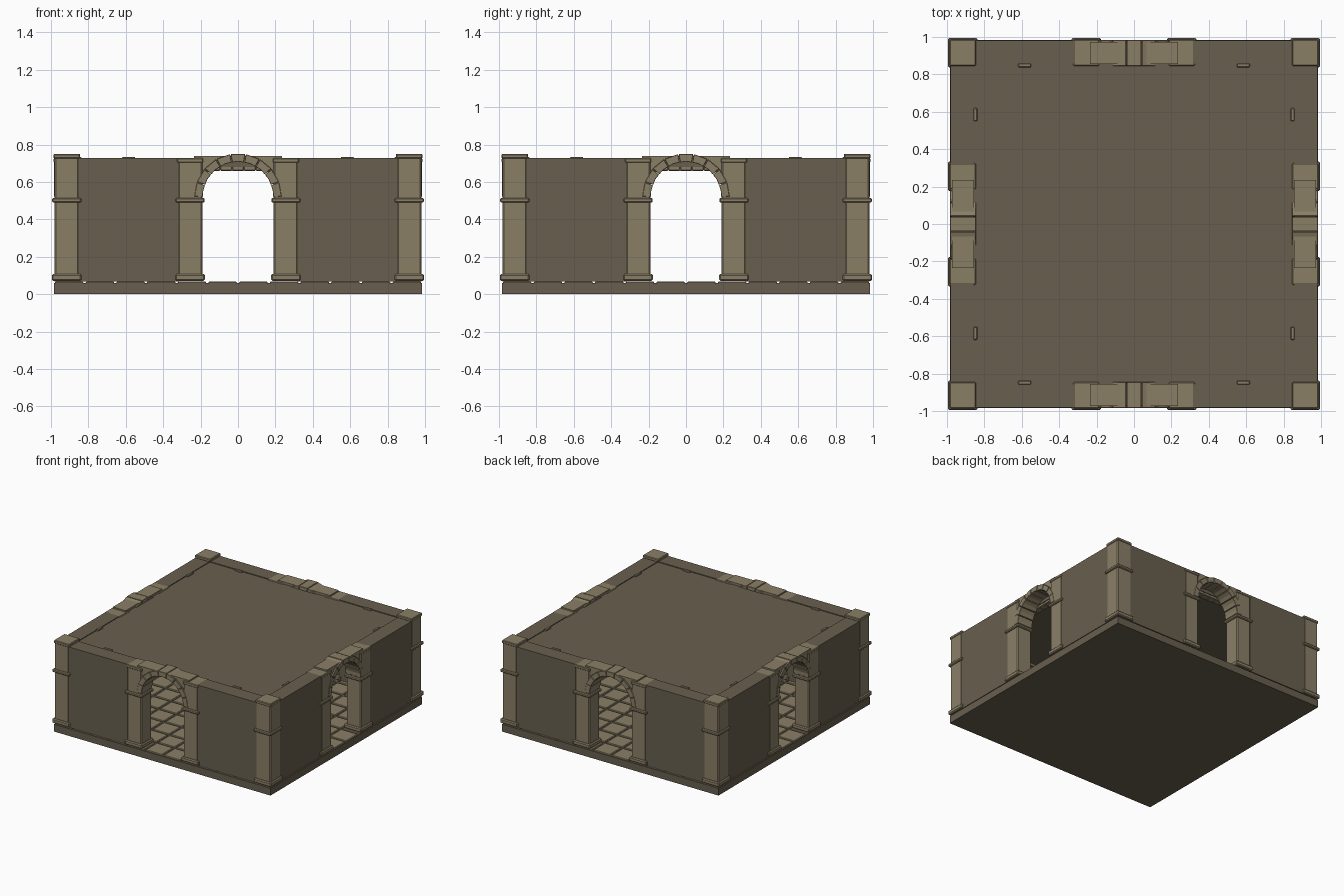
import bpy, bmesh, math
from mathutils import Matrix, Vector

cube = bpy.data.objects.get("Cube")
if cube:
    bpy.data.objects.remove(cube)


def material(name, rgb):
    m = bpy.data.materials.new(name)
    m.use_nodes = True
    m.diffuse_color = (*rgb, 1)
    m.node_tree.nodes["Principled BSDF"].inputs["Base Color"].default_value = (*rgb, 1)
    return m


LIGHT = material("light stone", (0.255, 0.212, 0.134))
DARK = material("dark stone", (0.138, 0.115, 0.077))
TURNS = [Matrix.Rotation(i * math.pi / 2, 4, "Z") for i in range(4)]


def make(name, bm, mat, turn=None):
    if turn:
        bm.transform(turn)
    bmesh.ops.recalc_face_normals(bm, faces=bm.faces)
    mesh = bpy.data.meshes.new(name)
    bm.to_mesh(mesh)
    bm.free()
    mesh.materials.append(mat)
    ob = bpy.data.objects.new(name, mesh)
    bpy.context.scene.collection.objects.link(ob)
    return ob


def box(bm, x, y, z, bevel=0):
    """Add a box spanning the (low, high) pairs, with chamfered edges."""
    part = bmesh.new()
    bmesh.ops.create_cube(part, size=1)
    spans = (x, y, z)
    for v in part.verts:
        v.co = Vector([s[0] if c < 0 else s[1] for c, s in zip(v.co, spans)])
    if bevel:
        bmesh.ops.bevel(part, geom=part.edges[:], offset=bevel, segments=1, affect="EDGES")
    temp = bpy.data.meshes.new("temp")
    part.to_mesh(temp)
    part.free()
    bm.from_mesh(temp)
    bpy.data.meshes.remove(temp)


def prism(bm, outline, y0, y1):
    """Extrude an (x, z) outline from y0 to y1."""
    face = bm.faces.new([bm.verts.new((x, y0, z)) for x, z in outline])
    out = bmesh.ops.extrude_face_region(bm, geom=[face])
    verts = [g for g in out["geom"] if isinstance(g, bmesh.types.BMVert)]
    bmesh.ops.translate(bm, verts=verts, vec=(0, y1 - y0, 0))


def pillar(bm, x, y, top):
    """Shaft with a plinth, a middle band and a cap."""
    def grow(s, d):
        return (s[0] - d, s[1] + d)
    box(bm, x, y, (0.07, top), 0.008)
    box(bm, grow(x, 0.013), grow(y, 0.013), (0.072, 0.108), 0.007)
    box(bm, grow(x, 0.012), grow(y, 0.012), (0.49, 0.515), 0.006)
    box(bm, grow(x, 0.004), grow(y, 0.004), (top - 0.025, top), 0.005)


def arc(r, a):
    return (r * math.sin(a), 0.52 + r * math.cos(a))


# Floor slab and paving tiles
EDGE = 0.985
bm = bmesh.new()
box(bm, (-EDGE, EDGE), (-EDGE, EDGE), (0, 0.06))
make("floor_slab", bm, DARK)
bm = bmesh.new()
step = 2 * EDGE / 12
for i in range(12):
    for j in range(12):
        x, y = -EDGE + i * step, -EDGE + j * step
        box(bm, (x + 0.006, x + step - 0.006), (y + 0.006, y + step - 0.006), (0.055, 0.068), 0.005)
make("floor_tiles", bm, LIGHT)

# Ceiling slab
bm = bmesh.new()
box(bm, (-0.86, 0.86), (-0.86, 0.86), (0.68, 0.722))
make("ceiling", bm, DARK)

for side, turn in zip(("front", "left", "back", "right"), TURNS):
    # Walls on both sides of the doorway
    bm = bmesh.new()
    for s in (-1, 1):
        box(bm, sorted((s * 0.315, s * 0.86)), (-0.98, -0.856), (0.068, 0.728))
    make(side + "_wall", bm, DARK, turn)

    # Corner pillar
    bm = bmesh.new()
    pillar(bm, (-0.982, -0.85), (-0.982, -0.85), 0.75)
    make(side + "_corner_pillar", bm, LIGHT, turn)

    # Door pillars
    bm = bmesh.new()
    for s in (-1, 1):
        pillar(bm, sorted((s * 0.19, s * 0.322)), (-0.982, -0.85), 0.728)
    make(side + "_door_pillars", bm, LIGHT, turn)

    # Masonry filling the corners above the arch
    bm = bmesh.new()
    steps = [math.radians(a) for a in range(-90, 91, 10)]
    curve = [arc(0.205, a) for a in steps]
    prism(bm, [(-0.235, 0.52), *curve, (0.235, 0.52), (0.235, 0.74), (-0.235, 0.74)], -0.972, -0.856)
    make(side + "_arch_fill", bm, LIGHT, turn)

    # Arch of nine wedge stones
    bm = bmesh.new()
    for k in range(9):
        a = math.radians(-90 + 20 * k + 0.5)
        b = a + math.radians(19)
        mid = (a + b) / 2
        prism(bm, [arc(0.233, a), arc(0.233, b), arc(0.187, b), arc(0.189, mid), arc(0.187, a)], -0.984, -0.845)
    bmesh.ops.bevel(bm, geom=bm.edges[:], offset=0.002, segments=1, affect="EDGES")
    make(side + "_arch_stones", bm, LIGHT, turn)

    # Blocks under the ceiling, inside the doorway
    bm = bmesh.new()
    for k in range(-5, 6):
        box(bm, (k * 0.064 - 0.031, k * 0.064 + 0.031), (-0.855, -0.8), (0.66, 0.715), 0.003)
    make(side + "_lintel_blocks", bm, LIGHT, turn)

    # Small wall brackets reaching through the ceiling
    bm = bmesh.new()
    for s in (-1, 1):
        box(bm, (s * 0.585 - 0.034, s * 0.585 + 0.034), (-0.858, -0.838), (0.62, 0.735), 0.003)
    make(side + "_wall_brackets", bm, LIGHT, turn)
